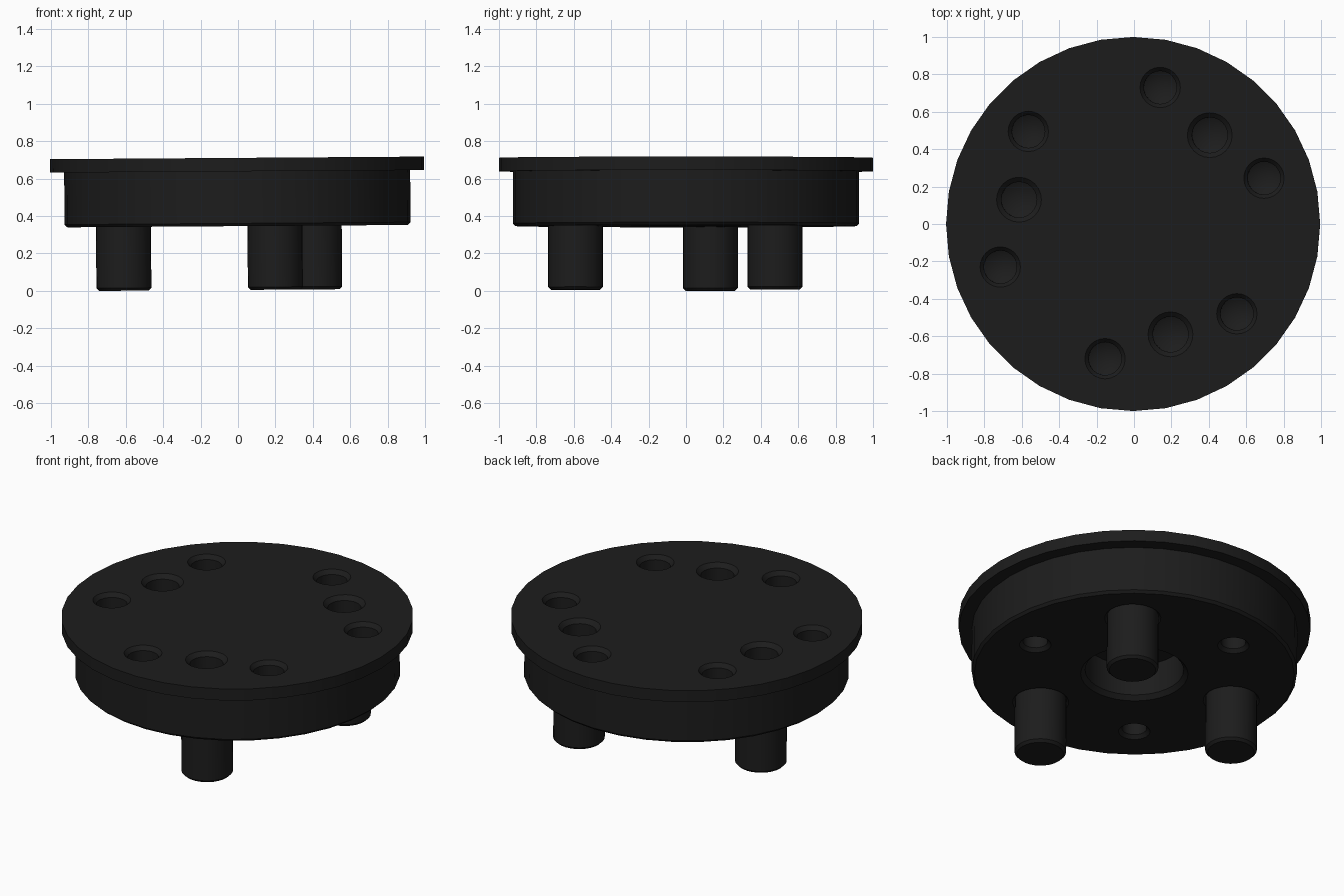
import bpy, bmesh
from math import cos, sin, pi, radians
from mathutils import Matrix

if "Cube" in bpy.data.objects:
    bpy.data.objects.remove(bpy.data.objects["Cube"])

black = bpy.data.materials.new("black")
black.diffuse_color = (0.012, 0.012, 0.012, 1)
black.use_nodes = True
black.node_tree.nodes["Principled BSDF"].inputs["Base Color"].default_value = black.diffuse_color
TILT = Matrix.Rotation(-0.007, 4, 'Y')      # the whole part leans very slightly


def lathe(bm, profile, x=0, y=0, sides=36):
    """Closed solid of revolution from (radius, z) points, bottom to top."""
    rings = []
    for r, z in profile:
        if r == 0:
            rings.append([bm.verts.new((x, y, z))])
        else:
            rings.append([bm.verts.new((x + r * cos(2 * pi * i / sides),
                                        y + r * sin(2 * pi * i / sides), z))
                          for i in range(sides)])
    for a, b in zip(rings, rings[1:]):
        for i in range(sides):
            j = (i + 1) % sides
            if len(a) == 1:
                bm.faces.new((a[0], b[j], b[i]))
            elif len(b) == 1:
                bm.faces.new((a[i], a[j], b[0]))
            else:
                bm.faces.new((a[i], a[j], b[j], b[i]))
    if len(rings[0]) > 1:
        bm.faces.new(rings[0][::-1])
    if len(rings[-1]) > 1:
        bm.faces.new(rings[-1])


def finish(bm, name):
    bmesh.ops.recalc_face_normals(bm, faces=bm.faces)
    mesh = bpy.data.meshes.new(name)
    bm.to_mesh(mesh)
    bm.free()
    mesh.transform(TILT)
    mesh.materials.append(black)
    ob = bpy.data.objects.new(name, mesh)
    bpy.context.collection.objects.link(ob)
    return ob


def smooth(ob):
    bpy.ops.object.select_all(action='DESELECT')
    ob.select_set(True)
    bpy.context.view_layer.objects.active = ob
    bpy.ops.object.shade_smooth_by_angle(angle=radians(30))


TOP, LOW = 0.711, 0.346
pegs = [(0.41, 0.475), (-0.61, 0.13), (0.20, -0.59)]
screws = [(0.145, 0.73), (0.70, 0.245), (-0.56, 0.495),
          (-0.71, -0.23), (0.555, -0.48), (-0.15, -0.72)]

# stepped disc with flange
bm = bmesh.new()
lathe(bm, [(0.91, LOW), (0.925, LOW + 0.015), (0.925, 0.639), (1, 0.639), (1, TOP)])
disc = finish(bm, "flanged_disc")

# cutters: drilled holes in the top, blind holes and central recess below
bm = bmesh.new()
for pts, r, rim in ((pegs, 0.095, 0.12), (screws, 0.088, 0.108)):
    for x, y in pts:
        lathe(bm, [(0, TOP - 0.25), (r, TOP - 0.2), (r, TOP - 0.025),
                   (rim, TOP), (rim, TOP + 0.1)], x, y, 24)
for a in (110, -10, 230):
    x, y = 0.65 * cos(radians(a)), 0.65 * sin(radians(a))
    lathe(bm, [(0.09, LOW - 0.1), (0.09, LOW), (0.07, LOW + 0.02),
               (0.07, LOW + 0.16), (0, LOW + 0.2)], x, y, 24)
for x, y in pegs:
    lathe(bm, [(0.16, LOW - 0.1), (0.16, LOW), (0.145, LOW + 0.015)], x, y, 24)
lathe(bm, [(0.305, LOW - 0.1), (0.305, LOW), (0.28, LOW + 0.025),
           (0.28, LOW + 0.22)])
cutter = finish(bm, "hole_cutter")
cutter.hide_render = True

mod = disc.modifiers.new("holes", 'BOOLEAN')
mod.operation, mod.solver, mod.object = 'DIFFERENCE', 'EXACT', cutter
bpy.context.view_layer.objects.active = disc
disc.select_set(True)
bpy.ops.object.modifier_apply(modifier=mod.name)
bpy.data.objects.remove(cutter)
smooth(disc)
parts = [disc]

# three locating pegs
for n, (x, y) in enumerate(pegs):
    bm = bmesh.new()
    lathe(bm, [(0.132, 0.005), (0.147, 0.02), (0.147, LOW + 0.03)], x, y, 28)
    peg = finish(bm, f"peg_{n + 1}")
    smooth(peg)
    parts.append(peg)
